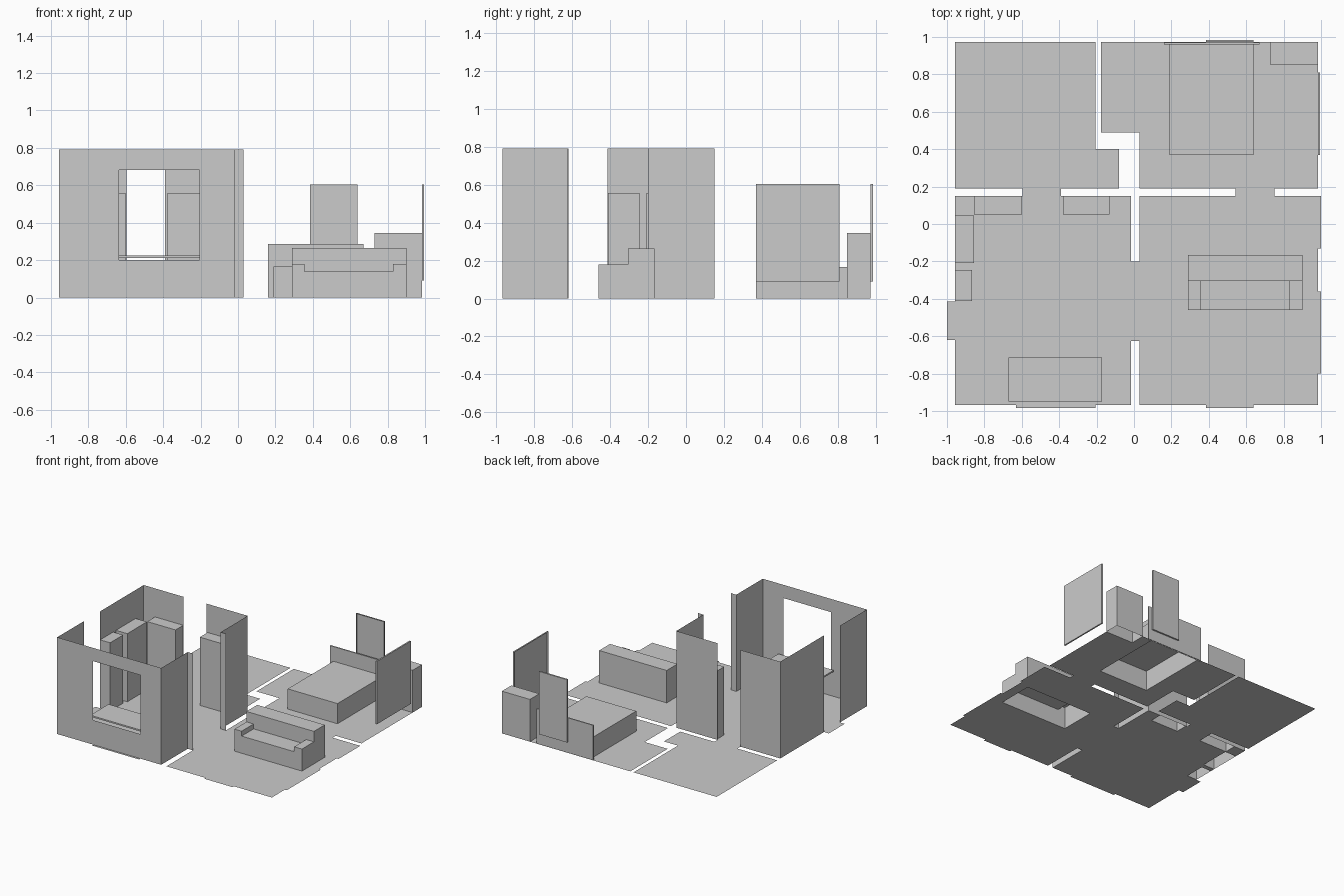
import bpy, bmesh

if "Cube" in bpy.data.objects:
    bpy.data.objects.remove(bpy.data.objects["Cube"])


def finish(name, bm):
    bmesh.ops.remove_doubles(bm, verts=bm.verts[:], dist=0.0005)
    me = bpy.data.meshes.new(name)
    bm.to_mesh(me)
    bm.free()
    ob = bpy.data.objects.new(name, me)
    bpy.context.collection.objects.link(ob)
    return ob


def quad(bm, *pts):
    bm.faces.new([bm.verts.new(p) for p in pts])


def box(name, x0, x1, y0, y1, z0, z1, skip="-z"):
    """Box shell with one side left open (or none)."""
    bm = bmesh.new()
    sides = {
        "-x": ((x0, y0, z0), (x0, y0, z1), (x0, y1, z1), (x0, y1, z0)),
        "+x": ((x1, y0, z0), (x1, y1, z0), (x1, y1, z1), (x1, y0, z1)),
        "-y": ((x0, y0, z0), (x1, y0, z0), (x1, y0, z1), (x0, y0, z1)),
        "+y": ((x0, y1, z0), (x0, y1, z1), (x1, y1, z1), (x1, y1, z0)),
        "-z": ((x0, y0, z0), (x0, y1, z0), (x1, y1, z0), (x1, y0, z0)),
        "+z": ((x0, y0, z1), (x1, y0, z1), (x1, y1, z1), (x0, y1, z1)),
    }
    for key, pts in sides.items():
        if key != skip:
            quad(bm, *pts)
    return finish(name, bm)


def inside(r, x, y):
    return r[0] < x < r[1] and r[2] < y < r[3]


H = 0.79  # wall height

# Furniture footprints: x0, x1, y0, y1, height (open underneath)
furniture = {
    "bed": (0.19, 0.64, 0.37, 0.96, 0.165),
    "headboard": (0.16, 0.67, 0.96, 0.97, 0.285),
    "nightstand": (0.73, 0.983, 0.85, 0.972, 0.345),
    "fridge": (-0.957, -0.867, -0.412, -0.245, 0.557),
    "side_cabinet": (-0.957, -0.855, -0.208, 0.045, 0.557),
    "back_cabinet": (-0.855, -0.6, 0.05, 0.15, 0.557),
    "right_cabinet": (-0.38, -0.13, 0.05, 0.15, 0.557),
}
for name, (a, b, c, d, h) in furniture.items():
    box(name, a, b, c, d, 0, h)

# Sofa: stepped shell from a small height map
sx = (0.29, 0.355, 0.83, 0.90)
sy = (-0.46, -0.305, -0.165)
sh = ((0.18, 0.14, 0.18), (0.265, 0.265, 0.265))


def height(i, j):
    return sh[j][i] if 0 <= i < 3 and 0 <= j < 2 else 0


bm = bmesh.new()
for j in range(2):
    for i in range(3):
        h = sh[j][i]
        quad(bm, (sx[i], sy[j], h), (sx[i + 1], sy[j], h),
             (sx[i + 1], sy[j + 1], h), (sx[i], sy[j + 1], h))
for j in range(2):
    for i in range(4):
        a, b = height(i - 1, j), height(i, j)
        if a != b:
            p = [(sx[i], sy[j], a), (sx[i], sy[j + 1], a),
                 (sx[i], sy[j + 1], b), (sx[i], sy[j], b)]
            quad(bm, *p)
for i in range(3):
    for j in range(3):
        a, b = height(i, j - 1), height(i, j)
        if a != b:
            p = [(sx[i], sy[j], a), (sx[i], sy[j], b),
                 (sx[i + 1], sy[j], b), (sx[i + 1], sy[j], a)]
            quad(bm, *p)
bmesh.ops.recalc_face_normals(bm, faces=bm.faces[:])
finish("sofa", bm)

# Floor: rooms, doorways and sill strips, minus furniture footprints
rooms = [
    (-0.957, -0.207, 0.19, 0.972), (-0.21, -0.08, 0.19, 0.40),
    (-0.177, 0.983, 0.49, 0.972), (0.03, 0.983, 0.19, 0.50),
    (-0.957, -0.017, -0.967, 0.15), (0.03, 0.983, -0.967, 0.15),
    (-0.597, -0.39, 0.15, 0.19), (0.543, 0.75, 0.15, 0.19),
    (-0.017, 0.03, -0.625, -0.20), (-1.0, -0.957, -0.62, -0.415),
    (-0.63, -0.205, -0.985, -0.967), (0.385, 0.64, -0.985, -0.967),
    (0.983, 1.0, -0.13, 0.15), (0.983, 1.0, -0.80, -0.36),
]
holes = [f[:4] for f in furniture.values()] + [(sx[0], sx[3], sy[0], sy[2])]
xs = sorted({v for r in rooms + holes for v in r[:2]})
ys = sorted({v for r in rooms + holes for v in r[2:]})
bm = bmesh.new()
for a, b in zip(xs, xs[1:]):
    for c, d in zip(ys, ys[1:]):
        x, y = (a + b) / 2, (c + d) / 2
        if any(inside(r, x, y) for r in rooms) and not any(inside(r, x, y) for r in holes):
            quad(bm, (a, c, 0), (b, c, 0), (b, d, 0), (a, d, 0))
bmesh.ops.remove_doubles(bm, verts=bm.verts[:], dist=0.00001)
finish("floor", bm)


def wall(name, p, q, z0=0, z1=H):
    bm = bmesh.new()
    quad(bm, (*p, z0), (*q, z0), (*q, z1), (*p, z1))
    return finish(name, bm)


# Kitchen walls with gaps at the doorways
L, R, F, B = -0.957, -0.017, -0.967, 0.15
wall("left_wall_front", (L, F), (L, -0.62))
wall("left_wall_back", (L, -0.415), (L, B))
wall("back_wall_left", (L, B), (-0.597, B))
wall("back_wall_right", (-0.39, B), (R, B))
wall("right_wall_front", (R, F), (R, -0.625))
wall("right_wall_back", (R, -0.20), (R, B))
for tag, y in (("front", -0.625), ("back", -0.20)):
    wall("door_jamb_" + tag, (R, y), (0.03, y))

# Front wall around the window opening
W0, W1 = -0.635, -0.205
wall("front_wall_left", (L, F), (W0, F))
wall("front_wall_right", (W1, F), (R, F))
wall("front_wall_below", (W0, F), (W1, F), 0, 0.2)
wall("front_wall_above", (W0, F), (W1, F), 0.682, H)

# Table top in front of the window
box("table_top", -0.67, -0.17, -0.95, -0.715, 0.212, 0.224, skip="")

# Bedroom window recesses, open toward the room
box("back_window", 0.385, 0.64, 0.972, 0.985, 0.09, 0.603, skip="-y")
box("right_window", 0.983, 0.995, 0.37, 0.81, 0.09, 0.603, skip="-x")
